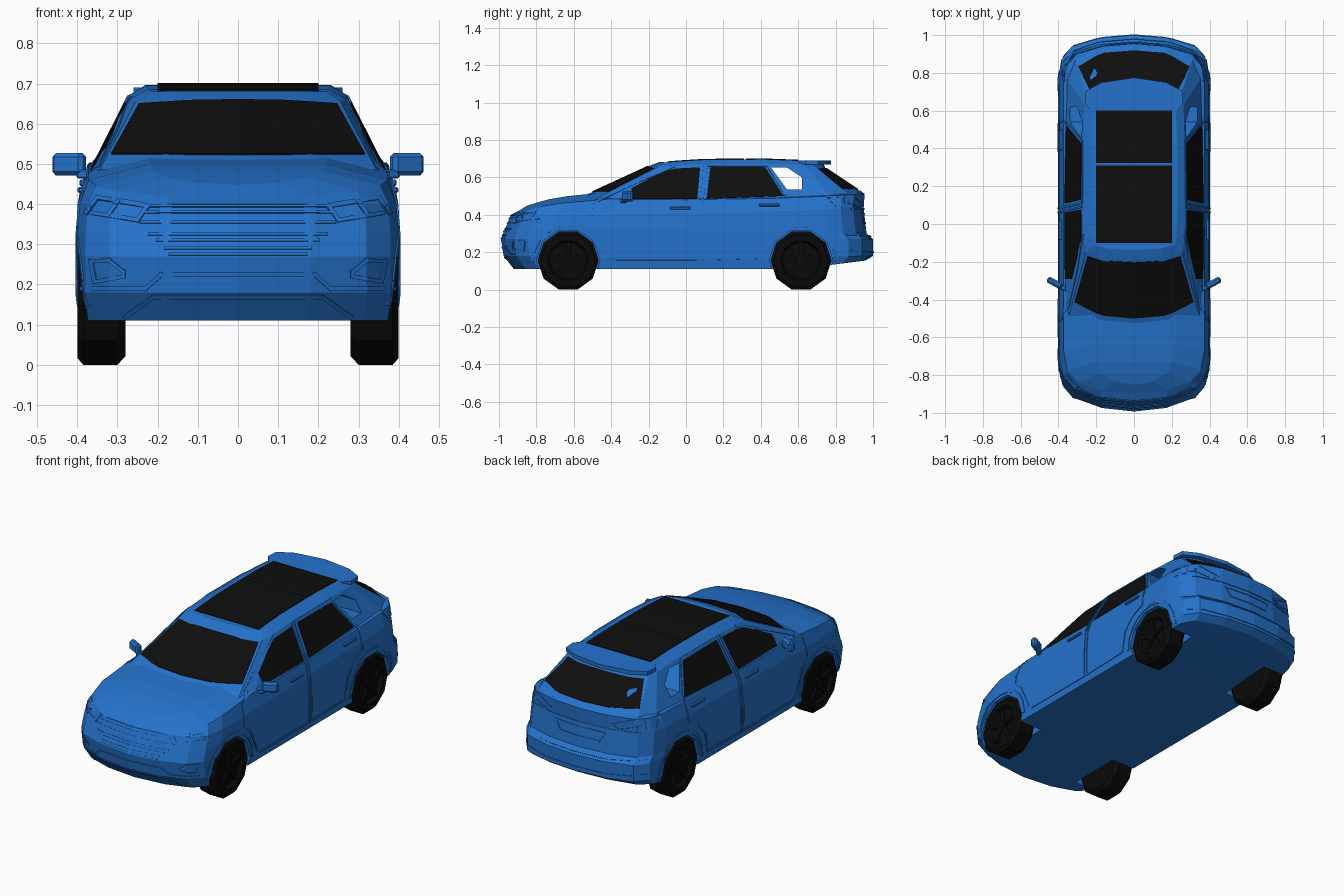
import bpy, bmesh, math
from mathutils import Vector, Matrix
from mathutils.bvhtree import BVHTree

if "Cube" in bpy.data.objects:
    bpy.data.objects.remove(bpy.data.objects["Cube"])


def material(name, color):
    mat = bpy.data.materials.new(name)
    mat.use_nodes = True
    mat.diffuse_color = (*color, 1)
    bsdf = next(n for n in mat.node_tree.nodes if n.type == 'BSDF_PRINCIPLED')
    bsdf.inputs["Base Color"].default_value = (*color, 1)
    return mat


PAINT = material("blue paint", (.018, .17, .6))
GLASS = material("black glass", (.0045, .0045, .0045))
RUBBER = material("black rubber", (.003, .003, .003))


def finish(name, bm, mat, mirror=False):
    bmesh.ops.recalc_face_normals(bm, faces=bm.faces)
    mesh = bpy.data.meshes.new(name)
    bm.to_mesh(mesh)
    bm.free()
    mesh.materials.append(mat)
    obj = bpy.data.objects.new(name, mesh)
    bpy.context.collection.objects.link(obj)
    if mirror:
        obj.modifiers.new("Mirror", 'MIRROR').use_mirror_merge = False
    return obj


def shell(name, halves, mat):
    """Closed, symmetric skin through stacked half rings (front centre to rear centre)."""
    bm = bmesh.new()
    rings = []
    for half in halves:
        full = half + [(-x, y, z) for x, y, z in half[-2:0:-1]]
        rings.append([bm.verts.new(p) for p in full])
    n = len(rings[0])
    for low, high in zip(rings, rings[1:]):
        for i in range(n):
            j = (i + 1) % n
            bm.faces.new((low[i], low[j], high[j], high[i]))
    for ring in (rings[0], rings[-1]):
        for i in range(n // 2):
            ids = dict.fromkeys((i, i + 1, n - i - 1, (n - i) % n))
            bm.faces.new([ring[k] for k in ids])
    return finish(name, bm, mat)


def prism(name, outline, axis, lo, hi, mat, mirror=False):
    """Extrude a flat outline along x or z."""
    place = (lambda a, b, h: (h, a, b)) if axis == 'x' else (lambda a, b, h: (a, b, h))
    bm = bmesh.new()
    ends = [[bm.verts.new(place(a, b, h)) for a, b in outline] for h in (lo, hi)]
    for end in ends:
        bm.faces.new(end)
    n = len(outline)
    for i in range(n):
        j = (i + 1) % n
        bm.faces.new((ends[0][i], ends[0][j], ends[1][j], ends[1][i]))
    return finish(name, bm, mat, mirror)


def cut(obj, cutter):
    mod = obj.modifiers.new("Cut", 'BOOLEAN')
    mod.operation, mod.solver, mod.object = 'DIFFERENCE', 'EXACT', cutter
    graph = bpy.context.evaluated_depsgraph_get()
    mesh = bpy.data.meshes.new_from_object(obj.evaluated_get(graph))
    obj.modifiers.clear()
    obj.data = mesh
    bpy.data.objects.remove(cutter)


# Lower body: one plan outline, scaled and raised level by level
PLAN = [(0, -.99), (.18, -.97), (.32, -.92), (.38, -.85), (.4, -.74), (.4, -.45), (.4, 0),
        (.4, .5), (.4, .78), (.385, .87), (.33, .94), (.18, .985), (0, 1)]
KNOTS = (-1, -.75, -.5, 0, .6, 1)
LEVELS = [  # width, front reach, rear reach, heights at the knots
    (.98, .93, .96, (.11, .11, .11, .11, .11, .16)),
    (1, .985, 1, (.18, .18, .17, .17, .17, .18)),
    (1, 1, 1, (.27,) * 6),
    (1, .975, .965, (.33, .33, .33, .32, .31, .3)),
    (.985, .945, .95, (.4, .4, .4, .41, .42, .44)),
    (.93, .91, .955, (.395, .45, .485, .48, .49, .515)),
    (.55, .86, .93, (.4, .48, .522, .53, .53, .53))]


def height(y, zs):
    for a, b, za, zb in zip(KNOTS, KNOTS[1:], zs, zs[1:]):
        if y <= b:
            return za + (zb - za) * (y - a) / (b - a)
    return zs[-1]


def level(width, front, rear, zs):
    pts = [(x * width, y * (front if y < 0 else rear)) for x, y in PLAN]
    return [(x, y, height(y, zs)) for x, y in pts]


body = shell("body", [level(*spec) for spec in LEVELS], PAINT)

# Cabin: belt line, roof edge, roof top
belt = [(0, -.53, .508), (.18, -.52, .506), (.345, -.485, .485), (.368, -.38, .475), (.37, 0, .475),
        (.37, .5, .475), (.36, .78, .49), (.31, .87, .51), (.18, .93, .52), (0, .94, .52)]
roof_edge = [(0, -.19, .664), (.16, -.18, .662), (.255, -.15, .655), (.268, -.08, .662), (.27, .1, .672),
             (.268, .42, .672), (.262, .63, .665), (.25, .69, .655), (.15, .735, .65), (0, .745, .65)]
roof_top = [(0, -.14, .682), (.14, -.13, .682), (.215, -.11, .68), (.225, -.06, .685), (.23, .1, .695),
            (.23, .42, .697), (.22, .6, .69), (.21, .67, .687), (.14, .72, .683), (0, .73, .683)]
cabin = shell("cabin", [belt, roof_edge, roof_top], PAINT)

# Uncut skin that trim is fitted onto
skin = bmesh.new()
skin.from_mesh(body.data)
skin.from_mesh(cabin.data)
bmesh.ops.triangulate(skin, faces=skin.faces)
TREE = BVHTree.FromBMesh(skin)
skin.free()

VIEWS = {  # plane position -> start point, ray direction
    'side': (lambda a, b: (2, a, b), (-1, 0, 0)),
    'front': (lambda a, b: (a, -2, b), (0, 1, 0)),
    'back': (lambda a, b: (a, 2, b), (0, -1, 0)),
    'top': (lambda a, b: (a, b, 2), (0, 0, -1))}


def trim(name, outlines, view, mat=PAINT, thick=.004, mirror=True):
    """Thin plates moulded to the skin under their outlines."""
    start, ray = VIEWS[view]
    bm = bmesh.new()
    for outline in outlines:
        bm.faces.new([bm.verts.new((a, b, 0)) for a, b in outline])
    for k in (0, 1):
        vals = [v.co[k] for v in bm.verts]
        for s in range(math.floor(min(vals) / .04), math.ceil(max(vals) / .04)):
            normal = Vector((k == 0, k == 1, 0))
            bmesh.ops.bisect_plane(bm, geom=bm.verts[:] + bm.edges[:] + bm.faces[:],
                                   plane_co=normal * s * .04, plane_no=normal)
    bmesh.ops.triangulate(bm, faces=[f for f in bm.faces if len(f.verts) > 4])
    base = bm.verts[:]
    out = {}
    for v in base:
        origin = Vector(start(v.co.x, v.co.y))
        hit, normal, _, _ = TREE.ray_cast(origin, Vector(ray))
        if hit is None:
            hit, normal, _, _ = TREE.find_nearest(origin + Vector(ray))
        if normal.dot(Vector(ray)) > 0:
            normal = -normal
        v.co = hit
        out[tuple(hit)] = normal * thick
    res = bmesh.ops.extrude_face_region(bm, geom=bm.faces[:], use_keep_orig=True)
    for v in res["geom"]:
        if isinstance(v, bmesh.types.BMVert):
            v.co += out[tuple(v.co)]
    return finish(name, bm, mat, mirror)


def strip(path, width=.01):
    """Quads following a path."""
    quads = []
    for p, q in zip(path, path[1:]):
        p, q = Vector(p), Vector(q)
        d = (q - p).normalized() * width / 2
        side = Vector((-d.y, d.x))
        quads.append([p - d - side, q + d - side, q + d + side, p - d + side])
    return quads


def both(half):
    return half + [(-x, z) for x, z in reversed(half)]


# Glass
trim("windshield", [both([(0, .522), (.315, .524), (.246, .648), (.12, .656), (0, .658)])], 'front', GLASS, mirror=False)
trim("rear_window", [both([(0, .535), (.295, .54), (.235, .645), (0, .647)])], 'back', GLASS, mirror=False)
for name, y0, y1 in (("front_sunroof", -.1, .31), ("rear_sunroof", .322, .6)):
    trim(name, [[(-.2, y0), (.2, y0), (.2, y1), (-.2, y1)]], 'top', GLASS, mirror=False)
trim("front_door_glass", [[(-.29, .485), (.06, .485), (.075, .652), (-.06, .645), (-.12, .63), (-.29, .54)]], 'side', GLASS)
trim("rear_door_glass", [[(.11, .485), (.52, .5), (.425, .652), (.13, .655)]], 'side', GLASS)

# Door seams, sills and arch lips
trim("front_door_seam", strip([(-.06, .66), (-.3, .555), (-.5, .46), (-.515, .35), (-.46, .3), (-.4, .17),
                               (-.37, .152), (.06, .152), (.065, .45), (.09, .66)]), 'side')
trim("rear_door_seam", strip([(.11, .66), (.085, .45), (.08, .152), (.38, .16), (.4, .27), (.46, .34),
                              (.54, .38), (.54, .49), (.435, .664), (.11, .664)]), 'side')
AXLES = {"front": -.63, "rear": .615}
for end, y in AXLES.items():
    arc = [(y + .19 * math.cos(t), .155 + .19 * math.sin(t)) for t in (math.pi * i / 10 for i in range(11))]
    trim(end + "_arch_lip", strip(arc, .014), 'side')

# Nose trim
trim("headlight", strip([(.225, .395), (.35, .415), (.375, .38), (.25, .36), (.225, .395)]) +
     strip([(.3, .405), (.32, .375)]), 'front')
trim("fog_lamp", strip([(.365, .258), (.32, .26), (.285, .232), (.285, .22), (.355, .207), (.365, .258)]), 'front')
for i, (z, x) in enumerate([(.395, .22), (.38, .23), (.355, .24), (.325, .22), (.31, .2), (.29, .18), (.275, .17)]):
    trim("grille_bar_%d" % (i + 1), strip([(-x, z), (x, z)], .006), 'front', mirror=False)
trim("front_bumper_crease", strip(both([(.385, .19), (.23, .19), (.19, .225)])), 'front', mirror=False)
trim("front_air_dam", strip(both([(.28, .12), (.21, .17)])), 'front', mirror=False)

# Tail trim
trim("tail_light", strip([(.19, .46), (.3, .5), (.335, .465), (.23, .438), (.19, .46)]), 'back')
trim("tail_light_side", strip([(.76, .495), (.85, .5), (.85, .455), (.8, .45), (.76, .495)]), 'side')
trim("plate_recess", strip(both([(.12, .355), (.15, .405)]) + [(.12, .355)]), 'back', mirror=False)
trim("tailgate_lip", strip(both([(.33, .43), (.17, .43)])), 'back', mirror=False)
for name, z in (("upper", .285), ("lower", .2)):
    trim(name + "_rear_bumper_crease", strip(both([(.37, z + .01), (.2, z)])), 'back', mirror=False)

# Spoiler over the rear window
prism("spoiler", both([(.215, .58), (.26, .64), (.255, .705), (.17, .75), (0, .775)]), 'z', .669, .69, PAINT)

# Open rear quarter windows and wheel wells
hole = [(.455, .652), (.54, .652), (.62, .6), (.62, .535), (.54, .535)]
cut(cabin, prism("quarter_cutter", hole, 'x', -.6, .6, PAINT))


def decagon(y, r):
    return [(y + r * math.sin(t), .155 - r * math.cos(t))
            for t in (math.pi * (i + .5) / 5 for i in range(10))]


for y in AXLES.values():
    for lo, hi in ((.25, .6), (-.6, -.25)):
        cut(body, prism("arch_cutter", decagon(y, .17), 'x', lo, hi, PAINT))

# Wheels: lathed ten-sided tyre and dished rim, with spokes and hub
TYRE = [(.14, .28), (.163, .3), (.163, .385), (.145, .4), (.11, .4), (.1, .38)]
for end, y in AXLES.items():
    bm = bmesh.new()
    rings = [[bm.verts.new((x, a, b)) for a, b in decagon(y, r)] for r, x in TYRE]
    for low, high in zip(rings, rings[1:]):
        for i in range(10):
            j = (i + 1) % 10
            bm.faces.new((low[i], low[j], high[j], high[i]))
    bm.faces.new(rings[0])
    bm.faces.new(rings[-1])
    for k in range(5):
        turn = Matrix.Translation((.385, y, .155)) @ Matrix.Rotation(math.tau * k / 5, 4, 'X')
        bmesh.ops.create_cube(bm, size=1, matrix=turn @ Matrix.Translation((0, 0, .055))
                              @ Matrix.Diagonal((.016, .024, .1, 1)))
    hub = Matrix.Translation((.387, y, .155)) @ Matrix.Rotation(math.pi / 2, 4, 'Y')
    bmesh.ops.create_cone(bm, cap_ends=True, segments=10, radius1=.03, radius2=.03, depth=.02, matrix=hub)
    finish(end + "_wheels", bm, RUBBER, True)


# Door handles and mirrors
def box(name, center, size, turn=0, bevel=.004):
    bm = bmesh.new()
    place = Matrix.Translation(center) @ Matrix.Rotation(turn, 4, 'Z') @ Matrix.Diagonal((*size, 1))
    bmesh.ops.create_cube(bm, size=1, matrix=place)
    bmesh.ops.bevel(bm, geom=bm.edges[:], offset=bevel, segments=1, affect='EDGES')
    return finish(name, bm, PAINT, True)


box("front_handle", (.39, -.03, .435), (.018, .11, .016))
box("rear_handle", (.386, .445, .453), (.018, .11, .016))
box("mirror", (.42, -.312, .499), (.088, .034, .056), .5, .01)
box("mirror_arm", (.38, -.335, .475), (.04, .025, .022), .5)
